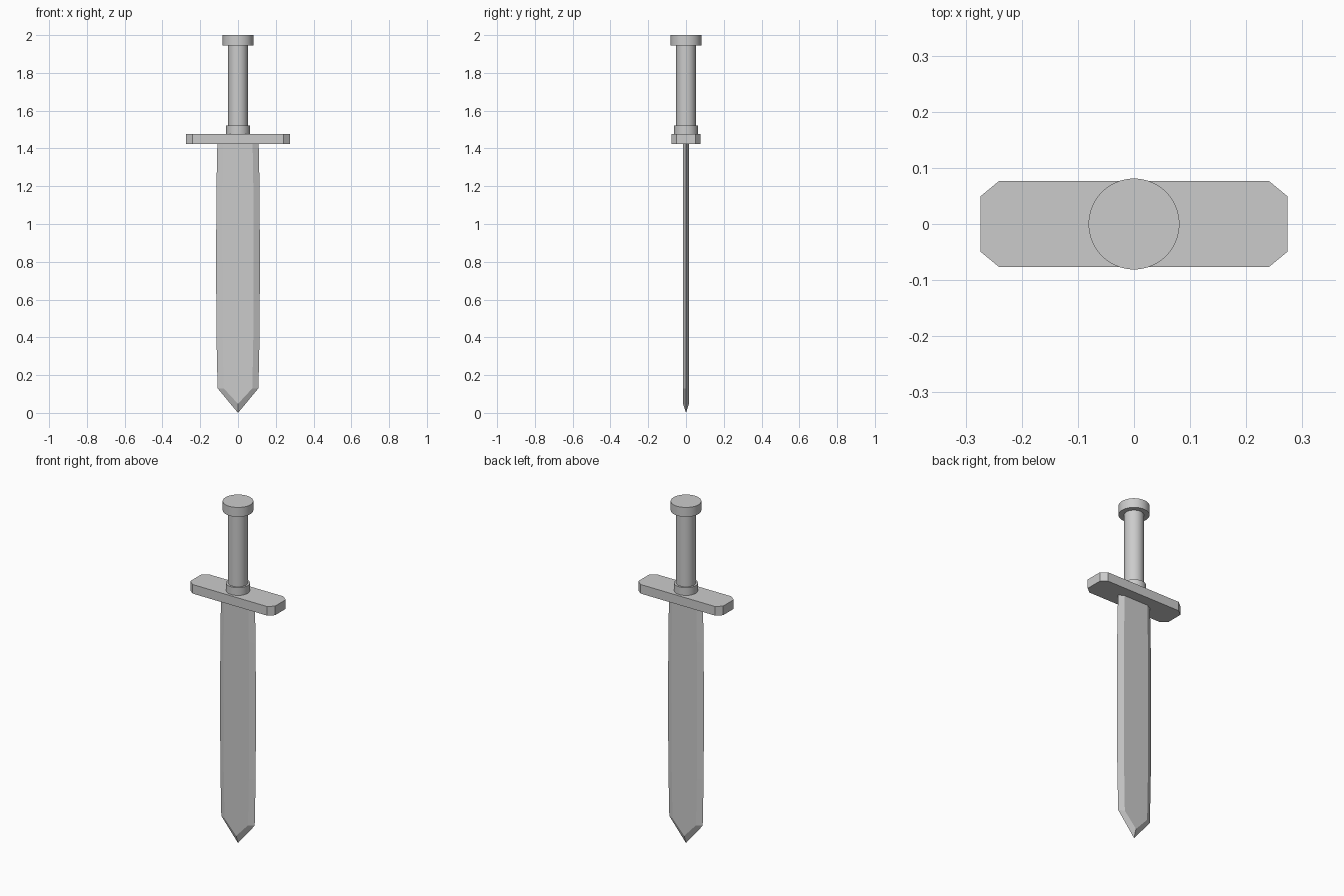
import bpy
import bmesh

if "Cube" in bpy.data.objects:
    bpy.data.objects.remove(bpy.data.objects["Cube"])


def make_object(name, bm):
    bmesh.ops.recalc_face_normals(bm, faces=bm.faces)
    mesh = bpy.data.meshes.new(name)
    bm.to_mesh(mesh)
    bm.free()
    obj = bpy.data.objects.new(name, mesh)
    bpy.context.collection.objects.link(obj)
    return obj


def cylinder(name, radius, z0, z1):
    bpy.ops.mesh.primitive_cylinder_add(vertices=64, radius=radius, depth=z1 - z0,
                                        location=(0, 0, (z0 + z1) / 2))
    bpy.context.object.name = name
    bpy.ops.object.shade_smooth_by_angle()


# Round handle parts
cylinder("pommel", 0.081, 1.945, 2.0)
cylinder("grip", 0.052, 1.50, 1.96)
cylinder("collar", 0.063, 1.47, 1.522)

# Crossguard: rectangle with clipped corners, extruded upwards
bm = bmesh.new()
corner = [(0.274, 0.049), (0.24, 0.077)]
outline = (corner + [(-x, y) for x, y in reversed(corner)]
           + [(-x, -y) for x, y in corner] + [(x, -y) for x, y in reversed(corner)])
face = bm.faces.new([bm.verts.new((x, y, 1.424)) for x, y in outline])
ext = bmesh.ops.extrude_face_region(bm, geom=[face])
bmesh.ops.translate(bm, vec=(0, 0, 0.053),
                    verts=[v for v in ext["geom"] if isinstance(v, bmesh.types.BMVert)])
make_object("crossguard", bm)

# Blade: sharp outer edge and flat inner faces, joined by bevels
edge_half = [(0.109, 1.44), (0.114, 1.2), (0.116, 0.8), (0.114, 0.4), (0.108, 0.13)]
flat_half = [(0.077, 1.44), (0.081, 1.2), (0.083, 0.8), (0.081, 0.4), (0.076, 0.13)]


def loop(bm, half, tip_z, y):
    pts = half + [(0, tip_z)] + [(-x, z) for x, z in reversed(half)]
    return [bm.verts.new((x, y, z)) for x, z in pts]


bm = bmesh.new()
edge = loop(bm, edge_half, 0.0, 0)
for y in (-0.016, 0.016):
    flat = loop(bm, flat_half, 0.048, y)
    bm.faces.new(flat)
    for i in range(len(edge) - 1):
        bm.faces.new((edge[i], edge[i + 1], flat[i + 1], flat[i]))
    # top closing face, hidden inside the crossguard
    bm.faces.new((edge[0], flat[0], flat[-1], edge[-1]))
make_object("blade", bm)
